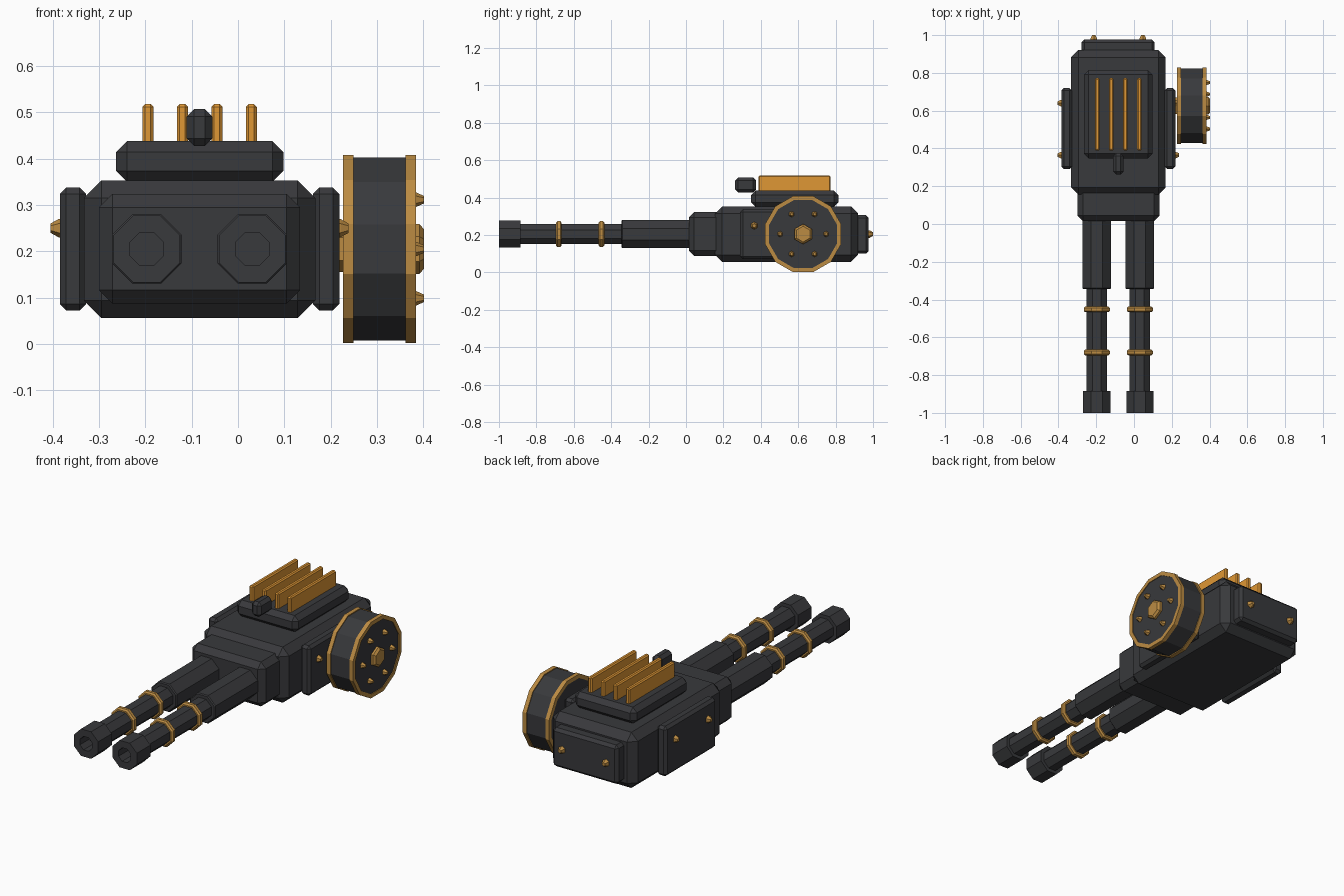
import bpy, bmesh
from math import pi, cos, sin
from mathutils import Vector

if "Cube" in bpy.data.objects:
    bpy.data.objects.remove(bpy.data.objects["Cube"])


def material(name, rgb):
    m = bpy.data.materials.new(name)
    m.diffuse_color = (*rgb, 1)
    m.use_nodes = True
    m.node_tree.nodes["Principled BSDF"].inputs["Base Color"].default_value = m.diffuse_color
    return m


DARK = material("dark_metal", (0.04, 0.041, 0.045))
BRASS = material("brass", (0.50, 0.26, 0.055))
ORANGE = material("orange_metal", (0.74, 0.31, 0.035))
CX, CZ = -0.083, 0.205          # axis of the gun body


def finish(name, bm, mat):
    bmesh.ops.recalc_face_normals(bm, faces=bm.faces)
    me = bpy.data.meshes.new(name)
    bm.to_mesh(me)
    bm.free()
    me.materials.append(mat)
    ob = bpy.data.objects.new(name, me)
    bpy.context.collection.objects.link(ob)
    return ob


def box(name, x, y, z, bevel, mat=DARK):
    """Chamfered box given by its (min, max) on each axis."""
    bm = bmesh.new()
    bmesh.ops.create_cube(bm, size=1)
    for v in bm.verts:
        v.co = Vector([(r[0] + r[1]) / 2 + c * (r[1] - r[0])
                       for c, r in zip(v.co, (x, y, z))])
    bmesh.ops.bevel(bm, geom=bm.edges[:], offset=bevel, segments=1,
                    affect='EDGES', profile=0.5)
    return finish(name, bm, mat)


def lathe(name, profile, n, centre, axis, mat, flat=True, closed=False):
    """Spin (radius, position) points round x or y; flat = radius to the flats."""
    bm = bmesh.new()
    k, phase = (1 / cos(pi / n), pi / n) if flat else (1, pi / 2)
    rings = []
    for r, t in profile:
        ring = []
        for i in range(n):
            a = phase + 2 * pi * i / n
            u, w = r * k * cos(a), r * k * sin(a)
            p = (t, u, w) if axis == 'X' else (u, t, w)
            ring.append(bm.verts.new(Vector(centre) + Vector(p)))
        rings.append(ring)
    pairs = list(zip(rings, rings[1:]))
    if closed:
        pairs.append((rings[-1], rings[0]))
    else:
        bm.faces.new(rings[0])
        bm.faces.new(rings[-1])
    for a, b in pairs:
        for i in range(n):
            j = (i + 1) % n
            bm.faces.new((a[i], a[j], b[j], b[i]))
    return finish(name, bm, mat)


def bolt(name, centre, axis, direction, r=0.02):
    """Small tapered hexagonal bolt head."""
    d = direction
    lathe(name, [(r, -0.008 * d), (r, 0.002 * d), (r * 0.5, 0.02 * d)],
          6, centre, axis, BRASS, flat=False)


# body, front housing and rear plate
box("body", (-0.333, 0.167), (0.155, 0.92), (0.056, 0.353), 0.038)
box("front_housing", (-0.300, 0.134), (0.015, 0.25), (0.087, 0.324), 0.029)
box("rear_plate", (-0.277, 0.109), (0.90, 0.977), (0.10, 0.307), 0.015)
for x in (CX - 0.13, CX + 0.13):
    bolt("rear_bolt", (x, 0.98, CZ), 'Y', 1)

# side plates with bolts
for s in (-1, 1):
    xs = sorted((CX + s * 0.245, CX + s * 0.302))
    box("side_plate", xs, (0.29, 0.72), (0.072, 0.338), 0.014)
    for y in (0.365, 0.64):
        bolt("side_bolt", (CX + s * 0.302, y, 0.25), 'X', s)

# cooling deck with fins and sight
box("cooling_deck", (-0.264, 0.098), (0.348, 0.815), (0.350, 0.438), 0.024)
for i in range(4):
    x = CX + (i - 1.5) * 0.0745
    box("cooling_fin", (x - 0.012, x + 0.012), (0.388, 0.772), (0.43, 0.518),
        0.006, ORANGE)
box("sight", (-0.111, -0.055), (0.262, 0.375), (0.428, 0.507), 0.016)

# twin barrels with brass rings
for s in (-1, 1):
    c = (CX + s * 0.114, 0, CZ)
    lathe("barrel", [(0.075, 0.05), (0.075, -0.34), (0.070, -0.345),
                     (0.054, -0.345), (0.054, -0.885), (0.072, -0.885),
                     (0.072, -1.0), (0.036, -1.0), (0.036, -0.92)],
          8, c, 'Y', DARK)
    for y in (-0.452, -0.680):
        lathe("barrel_ring", [(0.05, y - 0.015), (0.061, y - 0.015),
                              (0.069, y - 0.008), (0.069, y + 0.008),
                              (0.061, y + 0.015), (0.05, y + 0.015)],
              8, c, 'Y', BRASS, closed=True)

# ammunition drum with rims, hub and bolts
drum = (0, 0.626, CZ)
lathe("drum", [(0.198, 0.230), (0.198, 0.380)], 12, drum, 'X', DARK)
for x0, x1 in ((0.227, 0.249), (0.362, 0.384)):
    lathe("drum_rim", [(0.182, x0), (0.203, x0), (0.203, x1), (0.182, x1)],
          12, drum, 'X', BRASS, closed=True)
lathe("drum_hub", [(0.054, 0.375), (0.054, 0.392), (0.042, 0.402)],
      6, drum, 'X', BRASS, flat=False)
lathe("drum_mount", [(0.05, 0.21), (0.05, 0.235)], 6, drum, 'X', BRASS, flat=False)
for i in range(6):
    a = i * pi / 3
    bolt("drum_bolt", (0.382, drum[1] + 0.123 * cos(a), CZ + 0.123 * sin(a)),
         'X', 1, 0.016)
